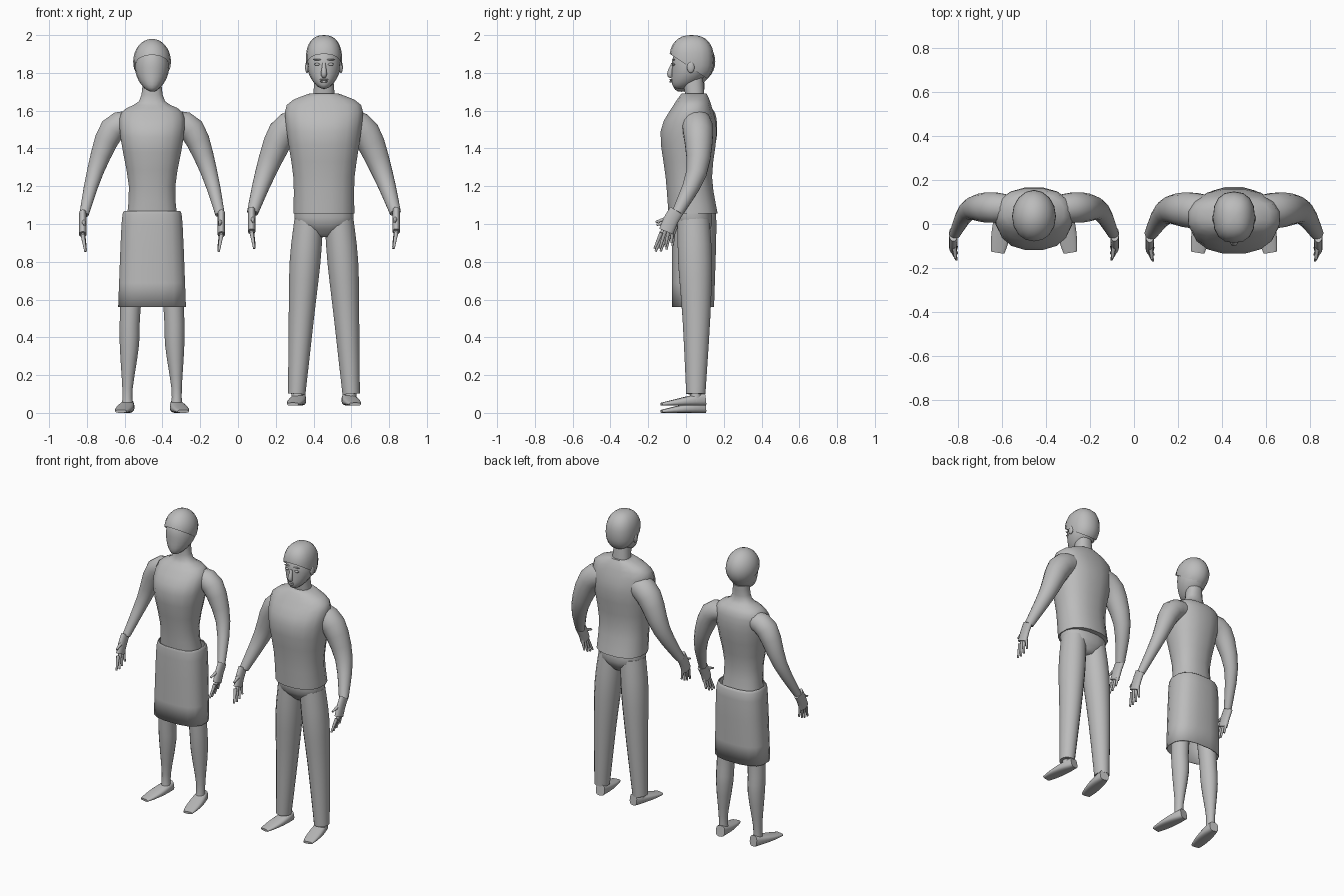
import bpy, bmesh, math
from mathutils import Vector

cube = bpy.data.objects.get("Cube")
if cube:
    bpy.data.objects.remove(cube)

grey = bpy.data.materials.new("plain grey")
grey.use_nodes = True
tone = (0.5, 0.5, 0.5, 1)
grey.diffuse_color = tone
grey.node_tree.nodes["Principled BSDF"].inputs["Base Color"].default_value = tone
SIDES = 16
ACROSS, UPWARD = Vector((0, 1, 0)), Vector((0, 0, 1))


def finish(name, bm):
    """Turn a bmesh into a smooth shaded object."""
    bmesh.ops.recalc_face_normals(bm, faces=bm.faces)
    mesh = bpy.data.meshes.new(name)
    bm.to_mesh(mesh)
    bm.free()
    mesh.materials.append(grey)
    obj = bpy.data.objects.new(name, mesh)
    bpy.context.collection.objects.link(obj)
    bpy.ops.object.select_all(action="DESELECT")
    obj.select_set(True)
    bpy.context.view_layer.objects.active = obj
    bpy.ops.object.shade_smooth_by_angle(angle=math.radians(50))
    return obj


def skin(name, loops, caps=True):
    """Bridge rings of points into one surface."""
    bm = bmesh.new()
    rings = [[bm.verts.new(point) for point in loop] for loop in loops]
    for low, high in zip(rings, rings[1:]):
        for i in range(SIDES):
            j = (i + 1) % SIDES
            bm.faces.new((low[i], low[j], high[j], high[i]))
    if caps:
        bm.faces.new(rings[0])
        bm.faces.new(rings[-1])
    return finish(name, bm)


def boxy(value, power):
    """Push a unit coordinate outward; a power below one is squarer."""
    return math.copysign(abs(value) ** power, value)


def circle(power):
    for i in range(SIDES):
        angle = math.tau * (i + 0.5) / SIDES
        yield boxy(math.cos(angle), power), boxy(math.sin(angle), power)


def spline(keys, steps=3):
    """Smooth in-between rows through the key rows."""
    rows = [Vector(key) for key in keys]
    ends = [rows[0]] + rows + [rows[-1]]
    result = []
    for before, start, end, after in zip(ends, ends[1:], ends[2:], ends[3:]):
        for step in range(steps):
            t = step / steps
            entry, leave = (end - before) / 2, (after - start) / 2
            ease = t * t * (3 - 2 * t)
            result.append(start.lerp(end, ease) + entry * t * (1 - t) ** 2
                          - leave * t * t * (1 - t))
    return result + [rows[-1]]


def stack(name, centre, keys, power=0.85, caps=True):
    """Level rings: height, half width, front y, back y."""
    loops = []
    for z, half, front, back in spline(keys):
        middle, depth = (front + back) / 2, (back - front) / 2
        loops.append([(centre + half * c, middle + depth * s, z) for c, s in circle(power)])
    return skin(name, loops, caps)


def tube(name, path, ref, power=1):
    """Rings square to a path: x, y, z, half width, half depth along ref."""
    points = [Vector(row[:3]) for row in path]
    loops = []
    for k, point in enumerate(points):
        ahead, behind = points[min(k + 1, len(points) - 1)], points[max(k - 1, 0)]
        along = (ahead - behind).normalized()
        deep = (ref - along * ref.dot(along)).normalized()
        wide = deep.cross(along)
        width, depth = path[k][3:]
        loops.append([point + wide * width * c + deep * depth * s for c, s in circle(power)])
    skin(name, loops)


def limb(name, centre, side, keys, ref=ACROSS, flat=1):
    """Smooth tube: sideways offset from the body centre, y, z, radius."""
    tube(name, [(centre + side * x, y, z, r, r * flat) for x, y, z, r in spline(keys)], ref)


def ball(name, place, size, power=1, chin=False, hairline=False):
    """Stretched ball, optionally narrowed to a chin or trimmed to a hairline."""
    bm = bmesh.new()
    bmesh.ops.create_uvsphere(bm, u_segments=SIDES, v_segments=SIDES, radius=1)
    for vert in bm.verts:
        low = max(0, -vert.co.z) if chin else 0
        shape = Vector([boxy(value, power) * scale for value, scale in zip(vert.co, size)])
        shape.x *= 1 - low * low / 5
        shape.y -= 0.06 * low * low
        vert.co = shape + Vector(place)
    if hairline:
        bmesh.ops.bisect_plane(bm, geom=bm.verts[:] + bm.edges[:] + bm.faces[:],
                               plane_co=(0, -0.07, 1.89), plane_no=(0, 2, 3), clear_inner=True)
    finish(name, bm)


def hand(tag, centre, side, x, y, z):
    """Palm, four fingers and a thumb hanging from the wrist."""
    limb(tag + "_palm", centre, side, [
        (x, y + 0.01, z + 0.02, 0.02), (x, y - 0.02, z - 0.03, 0.02),
        (x, y - 0.045, z - 0.09, 0.02)], flat=2)
    for finger in range(4):
        spread = finger - 1.5
        reach = 0.1 - 0.01 * abs(spread)
        base_y, base_z = y - 0.04 + spread * 0.02, z - 0.08 + spread * 0.01
        limb(f"{tag}_finger_{finger}", centre, side, [
            (x, base_y, base_z, 0.011),
            (x - reach / 6, base_y - reach / 4 + spread * 0.01, base_z - reach, 0.006)])
    limb(tag + "_thumb", centre, side, [
        (x, y - 0.01, z - 0.01, 0.015), (x - 0.01, y - 0.1, z - 0.04, 0.006)], UPWARD)


def foot(name, centre, side, floor):
    """Low wedge from heel to toes, turned slightly out."""
    path = []
    for step in range(9):
        t = step / 8
        height = 0.036 - 0.028 * t
        width = 0.045 * math.sqrt(math.sin(math.pi * (0.15 + 0.7 * t)))
        path.append((centre + side * (0.125 + t / 25), 0.1 - 0.23 * t, floor + height,
                     width, height))
    tube(name, path, UPWARD, 0.7)


# Figure in a skirt
skirted = -0.455
stack("bare_torso", skirted, [
    (1, .14, -.06, .14), (1.2, .125, -.08, .12), (1.46, .17, -.12, .165),
    (1.59, .165, -.05, .155), (1.65, .07, 0, .1), (1.75, .05, 0, .1)])
ball("plain_head", (skirted, .035, 1.83), (.09, .105, .13), chin=True)
ball("swept_hair", (skirted, .035, 1.86), (.1, .12, .12), hairline=True)
skirt = stack("skirt", skirted, [
    (.56, .182, -.075, .15), (1, .164, -.075, .163), (1.07, .15, -.07, .15)], 0.75, caps=False)
cloth = skirt.modifiers.new("cloth", "SOLIDIFY")
cloth.thickness = 0.006
stack("skirted_hips", skirted, [(.9, .06, 0, .1), (1.02, .145, -.06, .145)])

# Figure in a sweater
dressed = 0.455
stack("sweater", dressed, [
    (1.055, .164, -.095, .17), (1.25, .165, -.11, .14), (1.49, .2, -.137, .165),
    (1.63, .2, -.067, .135), (1.69, .08, -.025, .11)])
stack("trouser_hips", dressed, [(.93, .05, 0, .1), (1, .15, -.06, .14), (1.1, .155, -.07, .13)])
stack("neck", dressed, [(1.65, .06, 0, .1), (1.78, .05, -.02, .09)])
ball("head", (dressed, .025, 1.84), (.088, .1, .125), chin=True)
ball("short_hair", (dressed, .03, 1.87), (.096, .118, .13), 0.85, hairline=True)

# Face
limb("nose", dressed, 1, [(0, -.07, 1.85, .008), (0, -.085, 1.795, .016), (0, -.075, 1.78, .01)])
ball("upper_lip", (dressed, -.08, 1.764), (.024, .007, .005))
ball("lower_lip", (dressed, -.08, 1.754), (.02, .008, .006))

# Mirrored parts of both figures
for side, word in ((-1, "right"), (1, "left")):
    ball(word + "_eye", (dressed + side * .036, -.066, 1.845), (.016, .008, .007))
    ball(word + "_brow", (dressed + side * .036, -.066, 1.87), (.022, .007, .004))
    ball(word + "_ear", (dressed + side * .09, .025, 1.83), (.01, .02, .03))

    limb(f"bare_{word}_arm", skirted, side, [
        (.1, .07, 1.54, .06), (.21, .075, 1.5, .07), (.3, .06, 1.28, .045),
        (.36, -.045, 1.05, .025)])
    hand(f"bare_{word}_hand", skirted, side, .367, -.055, 1.035)
    limb(f"bare_{word}_leg", skirted, side, [
        (.08, .045, 1, .07), (.115, .05, .55, .055), (.12, .06, .36, .052),
        (.13, .06, .13, .028), (.13, .055, .03, .03)], flat=1.1)
    foot(f"bare_{word}_foot", skirted, side, 0)

    limb(f"{word}_sleeve", dressed, side, [
        (.12, .05, 1.54, .08), (.22, .065, 1.48, .08), (.31, .055, 1.27, .055),
        (.378, -.045, 1.06, .03)])
    hand(f"sleeved_{word}_hand", dressed, side, .383, -.06, 1.05)
    limb(f"{word}_trouser_leg", dressed, side, [
        (.08, .04, 1.02, .078), (.1, .048, .8, .083), (.12, .055, .5, .068),
        (.144, .052, .1, .047)], flat=1.1)
    limb(f"{word}_ankle", dressed, side, [(.14, .055, .14, .03), (.14, .05, .06, .034)])
    foot(f"{word}_shoe", dressed, side, .038)
